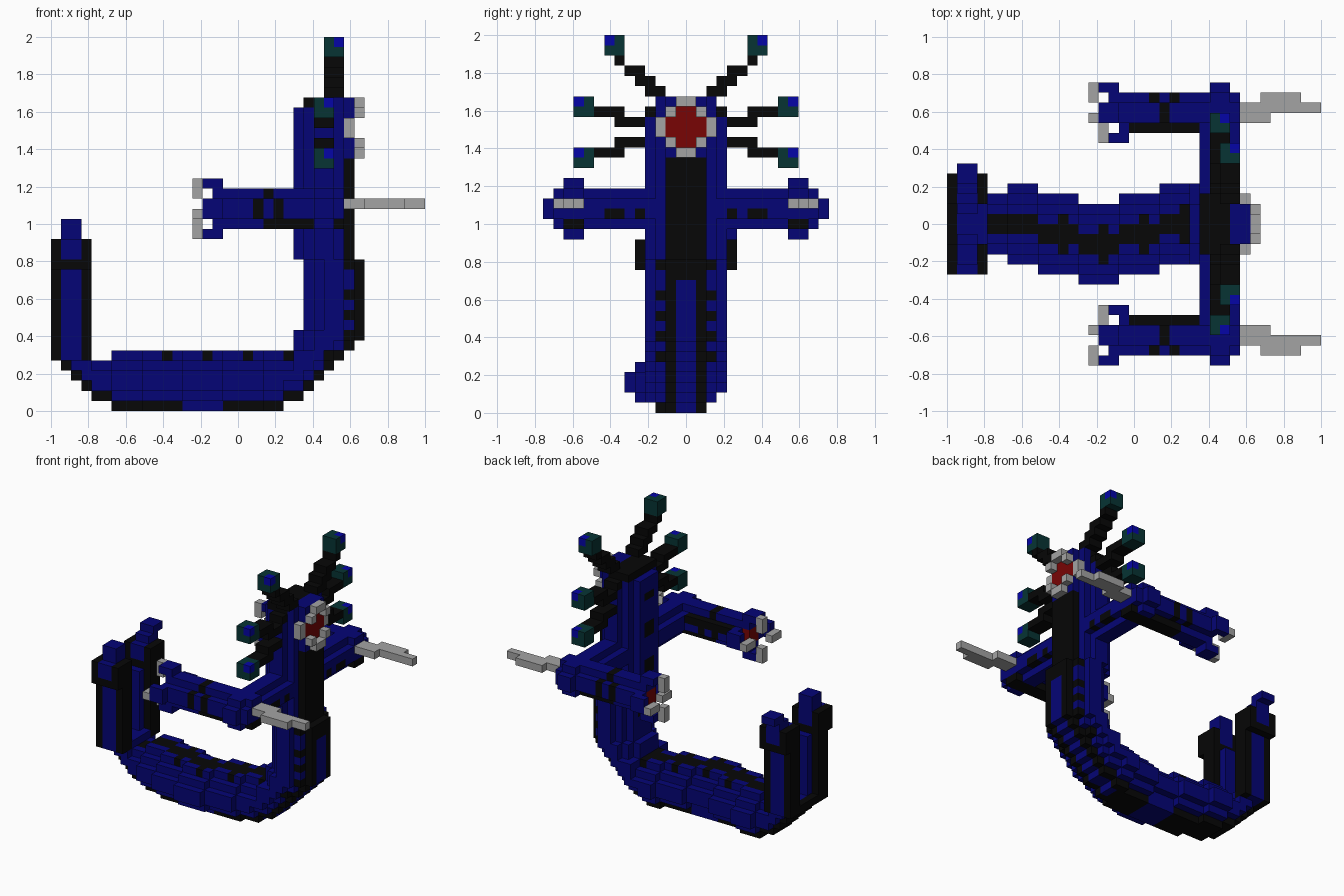
import bpy, bmesh
from mathutils import Vector

cube = bpy.data.objects.get("Cube")
if cube:
    bpy.data.objects.remove(cube)

U = 2 / 37  # size of one block
COLOURS = {
    "dark_blue": (0.0015, 0.0015, 0.18),
    "black": (0.002, 0.002, 0.002),
    "silver": (0.37, 0.37, 0.37),
    "red": (0.19, 0.0015, 0.0015),
    "dark_teal": (0.002, 0.034, 0.034),
    "bright_blue": (0.0015, 0.0015, 0.39),
}
MATS = []
for name, rgb in COLOURS.items():
    m = bpy.data.materials.new(name)
    m.use_nodes = True
    m.diffuse_color = (*rgb, 1)
    bsdf = m.node_tree.nodes["Principled BSDF"]
    bsdf.inputs["Base Color"].default_value = (*rgb, 1)
    bsdf.inputs["Roughness"].default_value = 0.8
    MATS.append(m)
BLUE, BLACK, SILVER, RED, TEAL, BRIGHT = range(6)

cells = {}  # block position -> (part name, colour)


def box(part, colour, x, y, z, mirror=False):
    """Fill a block range; mirror repeats it on the other side of y = 0."""
    for i in range(*x):
        for j in range(*y):
            for k in range(*z):
                cells[i, j, k] = (part, colour)
    if mirror:
        other = part.replace("left", "right")
        box(other, colour, x, (-y[1], -y[0]), z)


def arm(part, colour, x, y, z):
    box("left_" + part, colour, x, y, z, True)


# Shoulders: rounded bars with dark patches low on the front
arm("shoulder", BLUE, (26, 28), (2, 10), (18, 22))
arm("shoulder", BLUE, (25, 29), (2, 10), (19, 21))
arm("shoulder", BLACK, (28, 29), (6, 8), (19, 20))
arm("shoulder", BLACK, (28, 29), (4, 5), (19, 20))

# Forearms: octagonal bars with a rounded elbow, zigzag band and dark underside
arm("forearm", BLUE, (16, 29), (10, 13), (19, 21))
arm("forearm", BLUE, (17, 29), (9, 10), (19, 21))
arm("forearm", BLUE, (16, 29), (10, 12), (18, 22))
arm("forearm", BLUE, (26, 28), (9, 13), (18, 22))
arm("forearm", BLUE, (26, 28), (13, 14), (19, 21))
arm("forearm", BLACK, (22, 29), (10, 12), (18, 19))
arm("forearm", BLACK, (18, 25), (9, 10), (20, 21))
for k in (18, 21):
    arm("forearm", BLACK, (21, 22), (10, 12), (k, k + 1))
for i in (20, 22):
    for j in (9, 12):
        arm("forearm", BLACK, (i, i + 1), (j, j + 1), (19, 21))
arm("palm", RED, (16, 17), (10, 12), (19, 21))

# Fingers: blue knuckles with silver hooked tips, four around each palm
for k, tip in ((22, (21, 23)), (17, (17, 19))):
    arm("fingers", BLUE, (15, 17), (10, 12), (k, k + 1))
    arm("finger_tips", SILVER, (14, 15), (10, 11), tip)
arm("fingers", BLUE, (15, 17), (13, 14), (19, 21))
arm("finger_tips", SILVER, (14, 15), (12, 14), (19, 20))
arm("fingers", BLUE, (16, 18), (8, 9), (19, 21))
arm("finger_tips", SILVER, (15, 16), (8, 10), (19, 20))

# Elbow blades
arm("elbow_blade", SILVER, (29, 32), (10, 12), (20, 21))
arm("elbow_blade", SILVER, (31, 35), (11, 13), (20, 21))
arm("elbow_blade", SILVER, (33, 37), (11, 12), (20, 21))

# Tail prongs: slim ribbed stems, a wider block on top, then an offset tip
arm("tail_prong", BLUE, (1, 3), (1, 4), (5, 14))
arm("tail_prong", BLUE, (0, 4), (2, 5), (14, 17))
for i in (0, 3):
    arm("tail_prong", BLACK, (i, i + 1), (2, 4), (5, 14))
    arm("tail_prong", BLACK, (i, i + 1), (2, 5), (14, 17))
arm("tail_prong", BLACK, (0, 4), (2, 5), (14, 15))
box("left_prong_tip", BLUE, (1, 3), (3, 5), (17, 18))
box("left_prong_tip", BLUE, (1, 3), (4, 6), (18, 19))
box("right_prong_tip", BLUE, (1, 3), (-4, -2), (17, 19))

# Head stalks, stepped, each ending in a teal cube with one bright corner
for k, y in ((34, (6, 7)), (33, (4, 6)), (32, (3, 5)), (31, (2, 4)), (30, (2, 3))):
    arm("upper_stalk", BLACK, (27, 29), y, (k, k + 1))
for near, far in ((28, 29), (26, 25)):
    arm("side_stalks", BLACK, (26, 28), (4, 7), (near, near + 1))
    arm("side_stalks", BLACK, (26, 28), (6, 9), (far, far + 1))
for i, j, k in ((27, 6, 35), (26, 9, 29), (26, 9, 24)):
    arm("stalk_bulbs", TEAL, (i, i + 2), (j, j + 2), (k, k + 2))
    arm("stalk_bulbs", BRIGHT, (i + 1, i + 2), (j + 1, j + 2), (k + 1, k + 2))

# Body outline seen from the side: (x from, x to, z from, z to)
OUTLINE = [(6, 23, 0, 1), (4, 25, 1, 2), (3, 26, 2, 3), (2, 27, 3, 4), (1, 28, 4, 5),
           (0, 4, 5, 6), (6, 29, 5, 6), (24, 30, 6, 7), (24, 31, 7, 8),
           (25, 31, 8, 15), (24, 30, 15, 33)]
shape = {(i, k) for a, b, c, d in OUTLINE for i in range(a, b) for k in range(c, d)}


def depth(i, k):
    """Blocks between a cell and the outline, up to two."""
    for r in (1, 2):
        if any(p not in shape for p in ((i - r, k), (i + r, k), (i, k - r), (i, k + r))):
            return r - 1
    return 2


def sway(i, k):
    """Sideways bend of the tail."""
    bend = 0 if i < 9 or i > 20 else -2 if 13 <= i < 17 else -1
    return max(bend, -1) if k == 0 else bend


def body_colour(i, j, k, d):
    outer = (i > 20 and (i + 1, k) not in shape) or (k < 6 and (i, k - 1) not in shape) or i == 0
    if d == 0 and outer and k < 25:
        if k < 13 and i > 21 and j in (-1, 0):
            return BLUE
        return BLUE if k == 0 and 13 <= i < 17 else BLACK
    if (k == 4 and i in (4, 5)) or (k == 5 and 5 < i < 24):  # stripe on top of the tail
        if j in (-1, 0) or (i % 4 == 3 and i > 9):
            return BLACK
    if d == 0 and i in (24, 25) and j in (-1, 0) and k in (11, 17, 18, 22, 23, 27):
        return BLACK
    if d == 1 and i > 26 and j in (-3, 2) and k in (2, 5, 7, 9, 11, 14):
        return BLACK
    # dark crown of the head
    if (k == 30 and i < 28) or (k == 29 and 25 < i < 28 and j in (-4, 3)):
        return BLACK
    return BLUE


# Body: rounded section that narrows toward the outline
for i, k in shape:
    if k > 30 or (k == 30 and i == 24):
        continue
    d = depth(i, k)
    half = min(2 + d, 3) if k == 30 else 2 + d
    part = "head" if k >= 24 else "torso" if k > 6 else "tail"
    for j in range(-half, half):
        cells[i, j + sway(i, k), k] = (part, body_colour(i, j, k, d))

# Face: red disc inside a silver ring
box("face", RED, (29, 30), (-1, 1), (26, 30))
box("face", RED, (29, 30), (-2, 2), (27, 29))
for k in (30, 25):
    box("face_ring", SILVER, (30, 31), (-1, 1), (k, k + 1))
for k in (29, 26):
    box("face_ring", SILVER, (30, 31), (1, 2), (k, k + 1), True)
box("face_ring", SILVER, (29, 30), (2, 3), (27, 29), True)

# Turn each part's blocks into a mesh of its outside faces
SIDES = [(Vector(n), Vector(a), Vector(b)) for n, a, b in (
    ((1, 0, 0), (0, 1, 0), (0, 0, 1)), ((-1, 0, 0), (0, 0, 1), (0, 1, 0)),
    ((0, 1, 0), (0, 0, 1), (1, 0, 0)), ((0, -1, 0), (1, 0, 0), (0, 0, 1)),
    ((0, 0, 1), (1, 0, 0), (0, 1, 0)), ((0, 0, -1), (0, 1, 0), (1, 0, 0)))]
for part in sorted({p for p, c in cells.values()}):
    bm = bmesh.new()
    for (i, j, k), (owner, colour) in cells.items():
        if owner != part:
            continue
        centre = Vector((i + 0.5, j + 0.5, k + 0.5))
        for n, a, b in SIDES:
            if (i + int(n.x), j + int(n.y), k + int(n.z)) in cells:
                continue
            corners = [centre + (n + a * s + b * t) / 2
                       for s, t in ((-1, -1), (1, -1), (1, 1), (-1, 1))]
            face = bm.faces.new([bm.verts.new((v.x * U - 1, v.y * U, v.z * U)) for v in corners])
            face.material_index = colour
    bmesh.ops.remove_doubles(bm, verts=bm.verts, dist=U / 100)
    mesh = bpy.data.meshes.new(part)
    for m in MATS:
        mesh.materials.append(m)
    bm.to_mesh(mesh)
    bm.free()
    bpy.context.collection.objects.link(bpy.data.objects.new(part, mesh))
